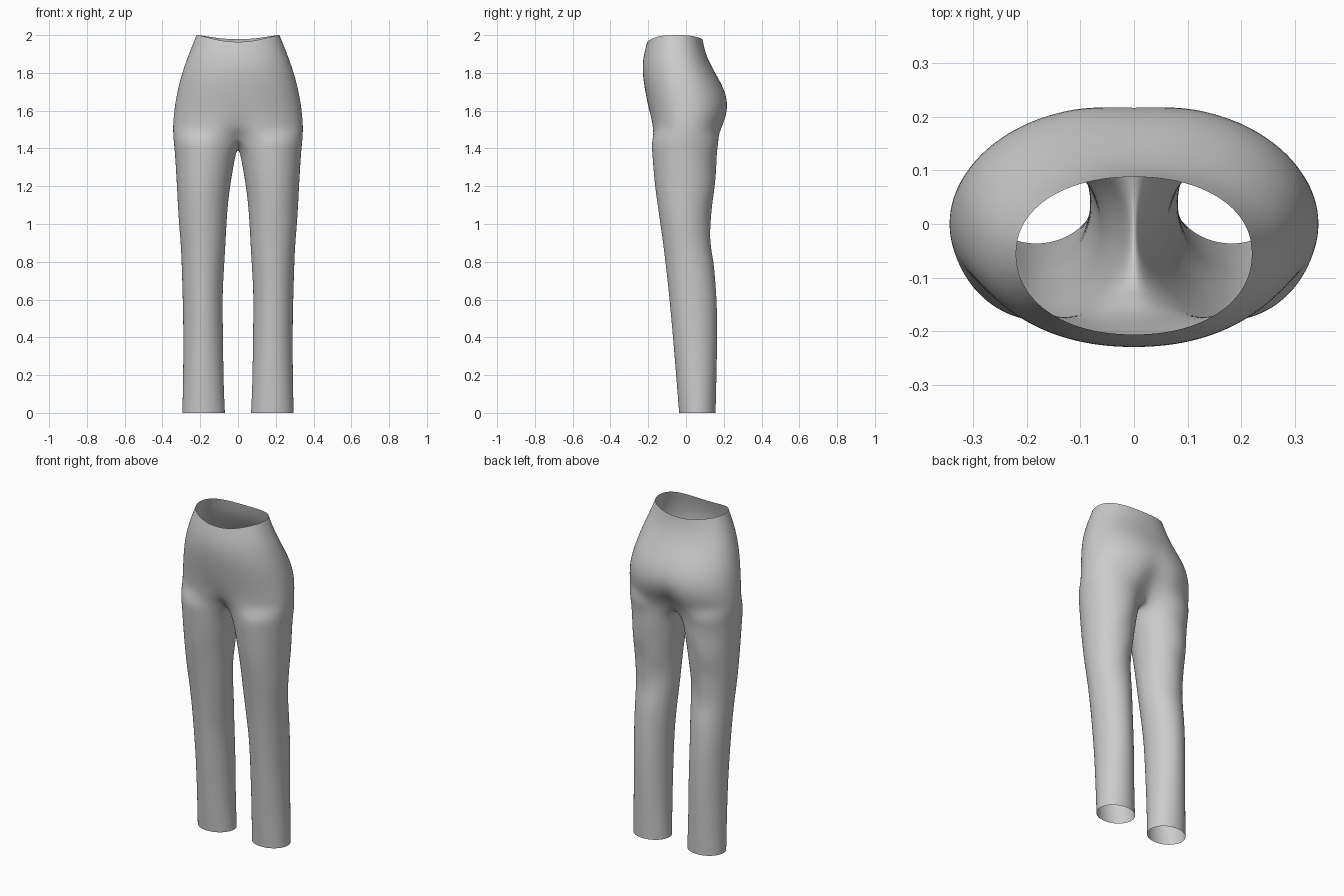
import bpy, bmesh, math

if "Cube" in bpy.data.objects:
    bpy.data.objects.remove(bpy.data.objects["Cube"])

N, M = 22, 9            # outer steps per ring, inner-thigh steps
A0 = math.radians(50)   # how far the inner thigh wraps from front/back

# Hip rings: z, half width, front y, back y, widest y, front dip, back dip
HIPS = [(2.00, .220, -.206, .088, -.055, 0, 0),
        (1.93, .248, -.222, .100, -.050, 0, 0),
        (1.86, .276, -.231, .126, -.040, 0, 0),
        (1.78, .302, -.228, .168, -.025, 0, 0),
        (1.70, .322, -.216, .212, -.010, 0, .003),
        (1.62, .336, -.200, .230, .000, 0, .008),
        (1.55, .343, -.189, .217, .000, .010, .022),
        (1.50, .345, -.186, .198, .000, .028, .045)]
# Leg rings: z, inner x, outer x, front y, back y
LEGS = [(1.44, .000, .342, -.184, .175),
        (1.38, .010, .335, -.180, .165),
        (1.30, .025, .330, -.174, .160),
        (1.20, .042, .324, -.165, .155),
        (1.10, .054, .319, -.151, .140),
        (1.00, .061, .313, -.136, .126),
        (0.90, .066, .304, -.122, .130),
        (0.80, .072, .299, -.110, .146),
        (0.70, .078, .296, -.098, .156),
        (0.60, .082, .293, -.088, .163),
        (0.45, .080, .290, -.074, .167),
        (0.30, .078, .290, -.061, .164),
        (0.15, .076, .292, -.049, .161),
        (0.00, .069, .295, -.037, .157)]


def spow(v, e):
    return math.copysign(abs(v) ** e, v)


def hip_point(ring, t):
    z, w, yf, yb, yc, df, db = ring
    e = 2 / 2.15
    c, x = spow(math.cos(t), e), w * spow(math.sin(t), e)
    y = yc + (yf - yc) * c if c > 0 else yc - (yb - yc) * c
    dip = math.exp(-(x / .07) ** 2)
    y += df * dip if c > 0 else -db * dip
    # waistband sits lower at front and back than at the sides
    fade = max(0, (z - 1.75) / .25)
    z -= fade * (.036 if c > 0 else .022) * abs(math.cos(t)) ** 3
    return x, y, z


def leg_point(ring, a):
    z, xi, xo, yf, yb = ring
    xc, yc = (xi + xo) / 2, (yf + yb) / 2
    s, c = math.sin(a), math.cos(a)
    x = xc + (xo - xi) / 2 * s
    y = yc + (yf - yc) * c
    # soft slanted cloth folds under the seat and behind the knee
    if c < 0:
        env = math.exp(-((z - 1.1) / .27) ** 2) * c * c
        y += .006 * env * math.sin(26 * z + 22 * (x - xc))
    return x, y, z


def angle(i):
    return -A0 + i * (math.pi + 2 * A0) / N


bm = bmesh.new()
# Hips: half rings from front centre to back centre
rows = [[bm.verts.new(hip_point(r, math.pi * i / N)) for i in range(N + 1)]
        for r in HIPS]

# Crotch ring: lies on the centre plane along the inner seam
top = []
for i in range(N + M):
    x, y, z = leg_point(LEGS[0], angle(i))
    if i >= N:
        k = (i - N) / M                      # 0 back ... 1 front
        x = 0
        y = .115 - .235 * k
        z = 1.425 + .05 * k ** 2 - .045 * math.sin(math.pi * k)
    elif i == 0:
        x, y, z = 0, -.120, 1.475
    elif i in (1, N - 1):
        x *= .8
    top.append(bm.verts.new((x, y, z)))
rows.append(top)
for a, b in zip(rows, rows[1:]):
    for i in range(N):
        bm.faces.new((a[i], b[i], b[i + 1], a[i + 1]))

# Leg: closed rings down to the hem
prev = top
for r in LEGS[1:]:
    cur = []
    for i in range(N + M):
        a = angle(i) if i <= N else \
            math.pi + A0 + (i - N) * (math.pi - 2 * A0) / M
        cur.append(bm.verts.new(leg_point(r, a)))
    for i in range(N + M):
        j = (i + 1) % (N + M)
        bm.faces.new((prev[i], cur[i], cur[j], prev[j]))
    prev = cur
bmesh.ops.recalc_face_normals(bm, faces=bm.faces)
# make sure the cloth faces outwards
bm.faces.ensure_lookup_table()
side = max(bm.faces, key=lambda f: f.calc_center_median().x)
if side.normal.x < 0:
    bmesh.ops.reverse_faces(bm, faces=bm.faces)
for f in bm.faces:
    f.smooth = True

me = bpy.data.meshes.new("trousers")
bm.to_mesh(me)
bm.free()
ob = bpy.data.objects.new("trousers", me)
bpy.context.collection.objects.link(ob)

# Other half, then smoothing
mir = ob.modifiers.new("mirror", 'MIRROR')
mir.use_clip = True
mir.merge_threshold = .0005
sub = ob.modifiers.new("smooth", 'SUBSURF')
sub.levels = sub.render_levels = 2

mat = bpy.data.materials.new("light grey cloth")
mat.diffuse_color = (.6, .6, .6, 1)
mat.use_nodes = True
mat.node_tree.nodes["Principled BSDF"].inputs["Base Color"].default_value = mat.diffuse_color
me.materials.append(mat)
